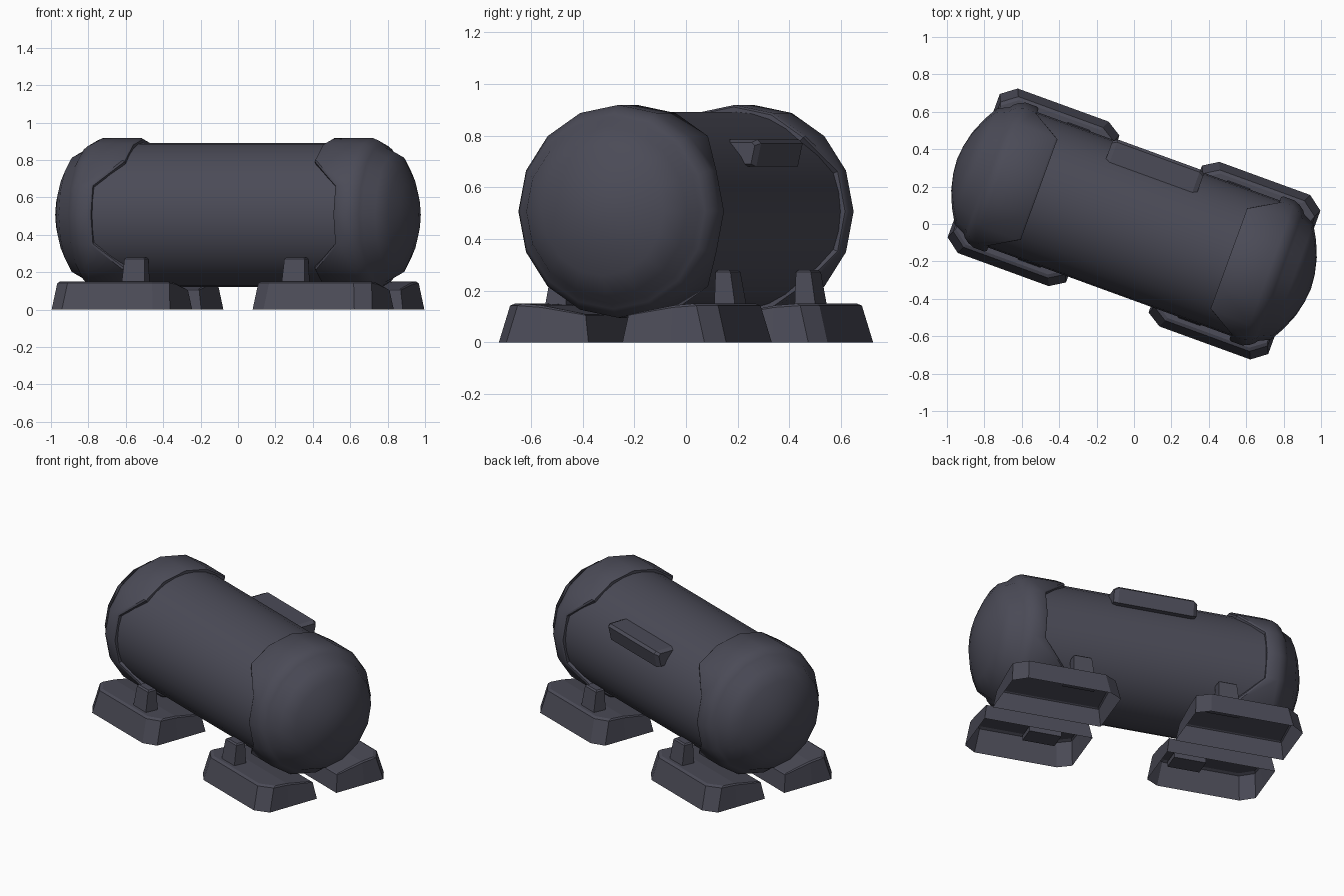
import bpy, bmesh, math
from mathutils import Matrix

cube = bpy.data.objects.get("Cube")
if cube:
    bpy.data.objects.remove(cube, do_unlink=True)

# Single slate paint
paint = bpy.data.materials.new("dark_slate")
paint.use_nodes = True
COLOR = (0.07, 0.07, 0.095, 1)
paint.diffuse_color = COLOR
bsdf = next(n for n in paint.node_tree.nodes if n.type == 'BSDF_PRINCIPLED')
bsdf.inputs["Base Color"].default_value = COLOR

TURN = Matrix.Rotation(math.radians(-20), 4, 'Z')
AXIS_Z = 0.507


def finish(name, bm, smooth=None):
    """Turn the part onto the tank axis and make it an object."""
    bmesh.ops.recalc_face_normals(bm, faces=bm.faces)
    bm.transform(TURN)
    mesh = bpy.data.meshes.new(name)
    bm.to_mesh(mesh)
    bm.free()
    mesh.materials.append(paint)
    if smooth:
        mesh.shade_smooth()
        mesh.set_sharp_from_angle(angle=math.radians(smooth))
    obj = bpy.data.objects.new(name, mesh)
    bpy.context.collection.objects.link(obj)
    return obj


def loft(bm, rings, close_start=False, close_end=False):
    """Skin a list of equally long point rings."""
    loops = [[bm.verts.new(p) for p in ring] for ring in rings]
    for a, b in zip(loops, loops[1:]):
        n = len(a)
        for i in range(n):
            j = (i + 1) % n
            bm.faces.new((a[i], a[j], b[j], b[i]))
    if close_start:
        bm.faces.new(loops[0])
    if close_end:
        bm.faces.new(loops[-1])
    return loops


def circle(u, r, sides):
    return [(u, r * math.cos(math.tau * i / sides),
             AXIS_Z + r * math.sin(math.tau * i / sides)) for i in range(sides)]


# Main barrel
bm = bmesh.new()
loft(bm, [circle(-0.78, 0.385, 32), circle(0.78, 0.385, 32)])
finish("tank_body", bm, 35)


# End caps with a notched inner edge on the flanks and a domed end
def end_cap(name, side):
    sides = 16
    bm = bmesh.new()
    rings = []
    for lift, r in ((0, 0.37), (0, 0.404), (0.012, 0.412)):
        ring = []
        for u, y, z in circle(0, r, sides):
            notch = abs(y) / r > 0.8
            ring.append((side * ((0.69 if notch else 0.54) + lift), y, z))
        rings.append(ring)
    profile = ((0.765, 0.412), (0.80, 0.397), (0.825, 0.378), (0.838, 0.36),
               (0.90, 0.33), (0.945, 0.25), (0.98, 0.165), (1.0, 0.08))
    rings += [circle(side * u, r, sides) for u, r in profile]
    last = loft(bm, rings)[-1]
    tip = bm.verts.new((side * 1.008, 0, AXIS_Z))
    for i in range(sides):
        bm.faces.new((last[i], last[(i + 1) % sides], tip))
    finish(name, bm, 35)


end_cap("left_end_cap", 1)
end_cap("right_end_cap", -1)

# Handle bar along the back of the barrel
bm = bmesh.new()
section = ((0.25, 0.785), (0.38, 0.785), (0.395, 0.77), (0.375, 0.68), (0.32, 0.68))
cy, cz = 0.31, 0.73
rings = []
for u, k in ((-0.26, 0.8), (-0.235, 1), (0.235, 1), (0.26, 0.8)):
    rings.append([(u, cy + (y - cy) * k, cz + (z - cz) * k) for y, z in section])
loft(bm, rings, True, True)
finish("back_bar", bm)


def tapered_block(name, u, v, z0, z1, low, high, shift=0):
    """Block with half sizes low at the bottom and high at the top."""
    bm = bmesh.new()
    rings = []
    for z, (a, b), dv in ((z0, low, 0), (z1, high, shift)):
        rings.append([(u + sx * a, v + dv + sy * b, z)
                      for sx, sy in ((-1, -1), (1, -1), (1, 1), (-1, 1))])
    loft(bm, rings, True, True)
    top = [e for e in bm.edges if all(w.co.z > z1 - 0.001 for w in e.verts)]
    bmesh.ops.bevel(bm, geom=top, offset=0.008, segments=1, affect='EDGES')
    finish(name, bm)


# Feet: hollow pads with chamfered outer corners, socket blocks and struts
def foot(tag, su, sv):
    def outline(inset, z_outer, z_mid, z_inner):
        a, b = 0.235 + inset, 0.912 - inset
        outer, inner = 0.468 - inset * 2.2, 0.07 + inset
        pts = ((a, inner, z_inner), (b, inner, z_inner), (b, 0.27, z_mid),
               (b, outer - 0.06, z_outer), (b - 0.08, outer, z_outer),
               (a + 0.08, outer, z_outer), (a, outer - 0.05, z_outer), (a, 0.27, z_mid))
        return [(su * u, sv * v, z) for u, v, z in pts]

    bm = bmesh.new()
    top = loft(bm, [outline(0, 0, 0, 0), outline(0.018, 0.142, 0.135, 0.105),
                    outline(0.026, 0.15, 0.143, 0.11)])[-1]
    bm.faces.new((top[0], top[1], top[2], top[7]))
    bm.faces.new(top[2:])
    finish(tag + "_pad", bm)
    tapered_block(tag + "_socket", su * 0.455, sv * 0.34, 0.10, 0.14,
                  (0.10, 0.06), (0.10, 0.06))
    tapered_block(tag + "_strut", su * 0.455, sv * 0.35, 0.12, 0.28,
                  (0.066, 0.045), (0.056, 0.03), -0.012 * sv)


for su, x_name in ((1, "left"), (-1, "right")):
    for sv, y_name in ((1, "back"), (-1, "front")):
        foot(y_name + "_" + x_name, su, sv)
